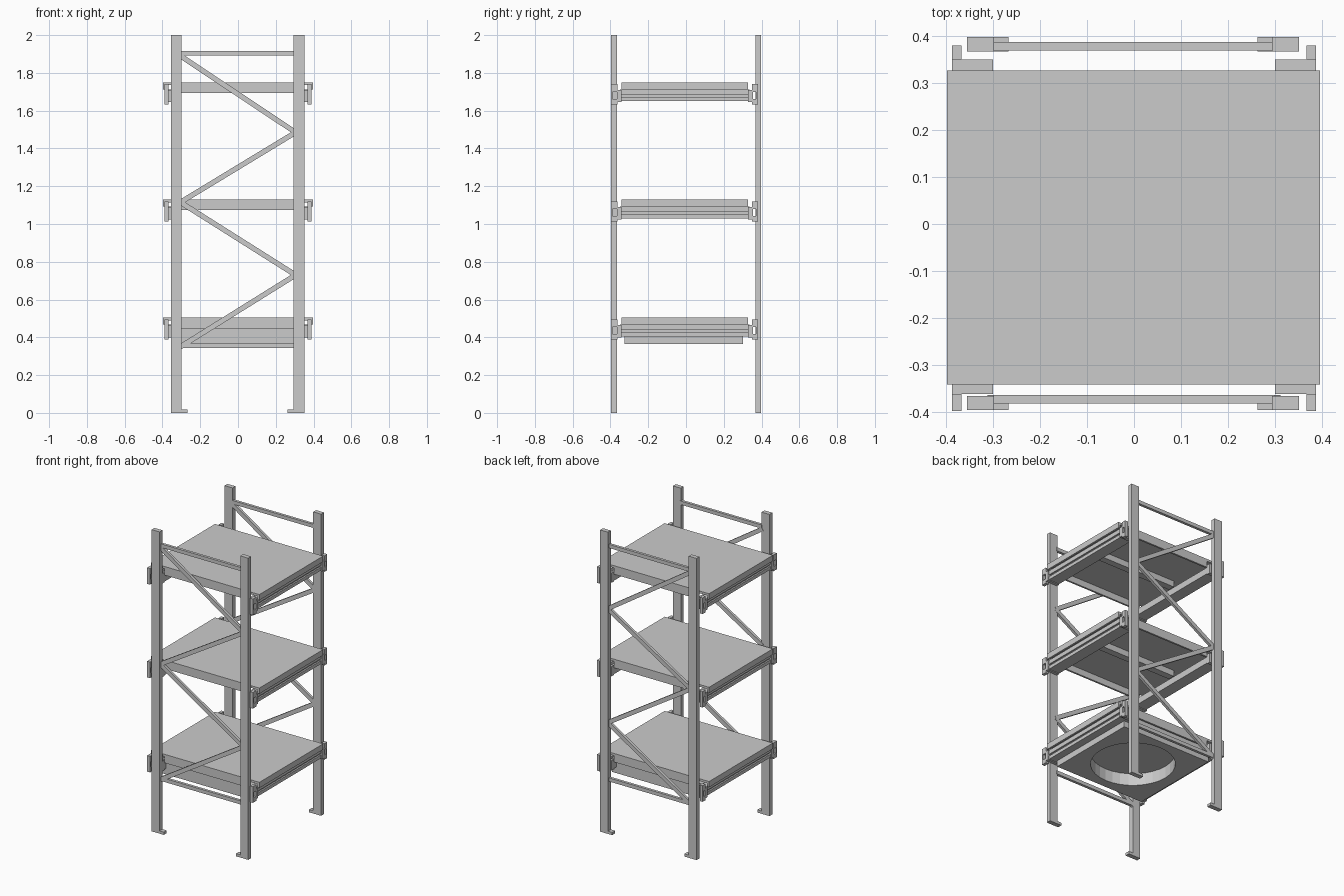
import bpy, bmesh, math
from mathutils import Matrix, Vector

if "Cube" in bpy.data.objects:
    bpy.data.objects.remove(bpy.data.objects["Cube"])


def make(name, boxes, rot=None):
    """One object from boxes given as (x0, x1, y0, y1, z0, z1)."""
    bm = bmesh.new()
    for x0, x1, y0, y1, z0, z1 in boxes:
        m = Matrix.Translation(((x0 + x1) / 2, (y0 + y1) / 2, (z0 + z1) / 2))
        m = m @ (rot or Matrix.Identity(4)) @ Matrix.Diagonal((abs(x1 - x0), abs(y1 - y0), abs(z1 - z0), 1))
        bmesh.ops.create_cube(bm, size=1, matrix=m)
    me = bpy.data.meshes.new(name)
    bm.to_mesh(me)
    bm.free()
    ob = bpy.data.objects.new(name, me)
    bpy.context.collection.objects.link(ob)
    return ob


def strut(name, a, b, y, w=0.027, d=0.018):
    """Flat bar in an end frame from (x, z) a to b."""
    v = Vector((b[0] - a[0], 0, b[1] - a[1]))
    c = ((a[0] + b[0]) / 2, (a[1] + b[1]) / 2)
    rot = Matrix.Rotation(-math.atan2(v.z, v.x), 4, 'Y')
    h = v.length / 2
    make(name, [(c[0] - h, c[0] + h, y - d / 2, y + d / 2, c[1] - w / 2, c[1] + w / 2)], rot)


# End frames: posts with feet, horizontal bars and zigzag braces
zigzag = [(-0.305, 1.89), (0.305, 1.485), (-0.305, 1.115), (0.305, 0.73), (-0.305, 0.35)]
for side, y0, y1, yb in (("front", -0.396, -0.366, -0.373), ("back", 0.368, 0.398, 0.379)):
    make(side + "_post_left", [(-0.356, -0.298, y0, y1, 0, 2), (-0.298, -0.267, y0, y1, 0, 0.018)])
    make(side + "_post_right", [(0.294, 0.352, y0, y1, 0, 2), (0.263, 0.294, y0, y1, 0, 0.018)])
    strut(side + "_top_bar", (-0.3, 1.904), (0.3, 1.904), yb, 0.024)
    strut(side + "_bottom_bar", (-0.3, 0.356), (0.3, 0.356), yb, 0.024)
    for i in range(4):
        strut(f"{side}_brace_{i + 1}", zigzag[i], zigzag[i + 1], yb)

# Shelf levels
for level, t in (("lower", 0.505), ("middle", 1.13), ("upper", 1.75)):
    # Hollow shelf pan with folded edges
    make(level + "_shelf", [
        (-0.398, 0.396, -0.342, 0.327, t - 0.015, t),
        (-0.398, -0.385, -0.342, 0.327, t - 0.038, t - 0.015),
        (0.383, 0.396, -0.342, 0.327, t - 0.038, t - 0.015),
        (-0.30, 0.30, -0.342, -0.33, t - 0.057, t - 0.015),
        (-0.30, 0.30, 0.315, 0.327, t - 0.057, t - 0.015)])
    if level != "lower":
        make(level + "_stiffener", [(-0.30, 0.30, -0.03, 0.015, t - 0.055, t - 0.015)])
    for name, s in (("left", -1), ("right", 1)):
        # Stepped beam running front to back, grooved on its outer face
        make(f"{level}_beam_{name}", [
            (s * 0.30, s * 0.37, -0.35, 0.335, t - 0.10, t - 0.057),
            (s * 0.335, s * 0.38, -0.35, 0.335, t - 0.066, t - 0.038),
            (s * 0.37, s * 0.38, -0.35, 0.335, t - 0.10, t - 0.078)])
        # L-shaped slotted end connectors
        for end, a, b, c, p in (("front", -0.342, -0.362, -0.398, 1), ("back", 0.327, 0.350, 0.380, -1)):
            z0, z1 = t - 0.117, t - 0.01
            m0, m1 = c + p * 0.010, b - p * 0.004
            xi, xo = s * 0.367, s * 0.388
            make(f"{level}_connector_{name}_{end}", [
                (s * 0.30, xo, a, b, z0 + 0.012, z1 - 0.03),
                (xi, xo, b, c, z1 - 0.04, z1),
                (xi, xo, b, c, z0, z0 + 0.03),
                (xi, xo, m0, c, z0 + 0.03, z1 - 0.04),
                (xi, xo, b, m1, z0 + 0.03, z1 - 0.04)])

# Lower tray block with a round recess underneath
block = make("recessed_base", [(-0.33, 0.33, -0.325, 0.302, 0.365, 0.46)])
bpy.ops.mesh.primitive_cylinder_add(vertices=32, radius=0.255, depth=0.2, location=(0, -0.01, 0.345))
cutter = bpy.context.object
cutter.name = "recess_cutter"
cutter.hide_render = True
mod = block.modifiers.new("recess", 'BOOLEAN')
mod.operation = 'DIFFERENCE'
mod.solver = 'EXACT'
mod.object = cutter
bpy.context.view_layer.objects.active = block
bpy.ops.object.select_all(action='DESELECT')
block.select_set(True)
bpy.ops.object.modifier_apply(modifier=mod.name)
bpy.data.objects.remove(cutter)
